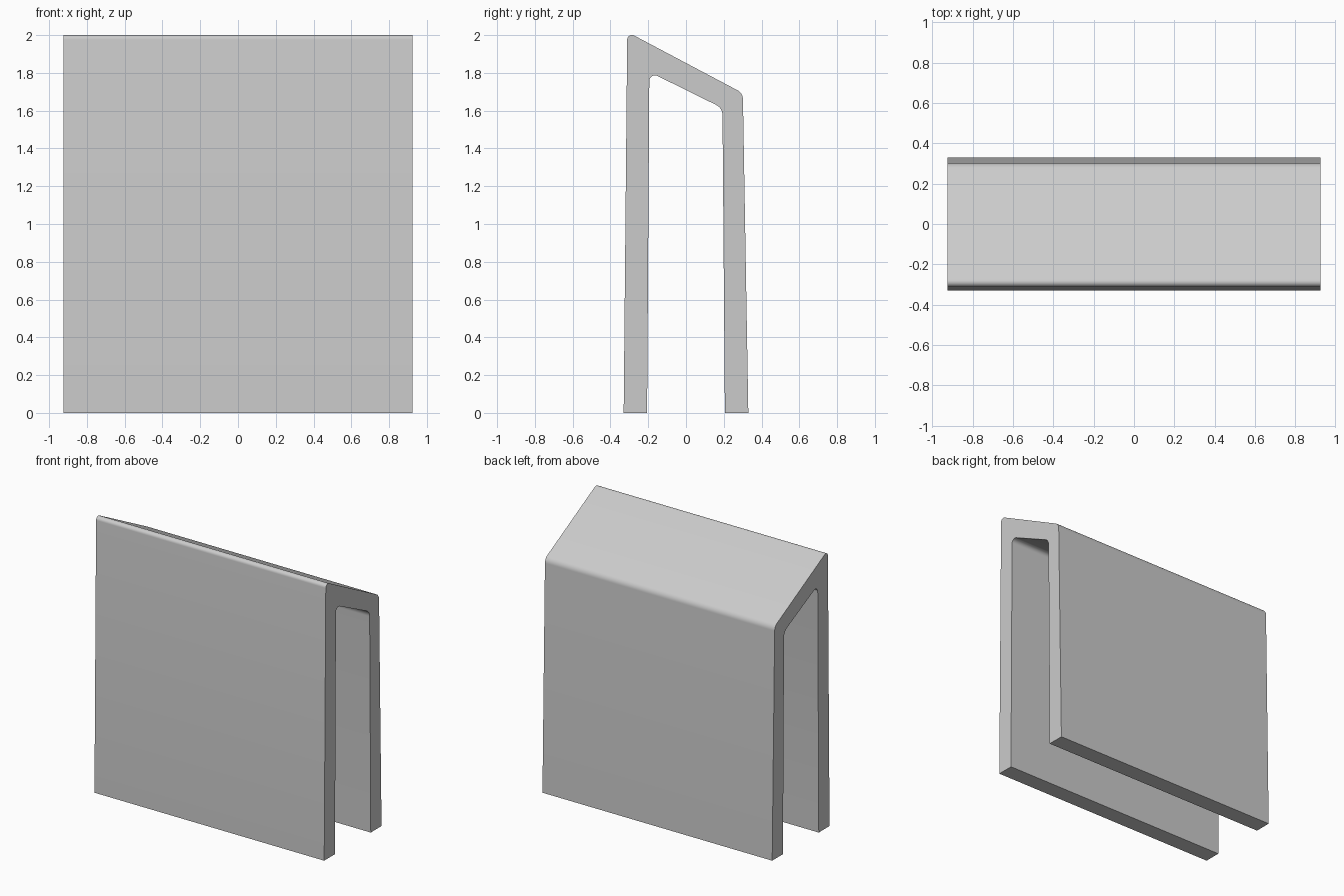
import bpy, bmesh, math
from mathutils import Vector

if "Cube" in bpy.data.objects:
    bpy.data.objects.remove(bpy.data.objects["Cube"])

HALF_X = 0.925
SEG = 8

def rounded(points):
    """Round the inner corners of an open (y, z, radius) path."""
    out = []
    for i, (y, z, r) in enumerate(points):
        p = Vector((y, z))
        if r == 0:
            out.append(p)
            continue
        a = (Vector(points[i - 1][:2]) - p).normalized()
        b = (Vector(points[i + 1][:2]) - p).normalized()
        half = a.angle(b) / 2
        centre = p + (a + b).normalized() * (r / math.sin(half))
        start = p + a * (r / math.tan(half)) - centre
        end = p + b * (r / math.tan(half)) - centre
        sweep = math.pi - 2 * half
        for k in range(SEG + 1):
            t = k / SEG
            out.append(centre + (start * math.sin((1 - t) * sweep)
                                 + end * math.sin(t * sweep)) / math.sin(sweep))
    return out

# Outer and inner outlines of the slanted arch, front foot to back foot
outer = rounded([(-0.33, 0, 0), (-0.311, 2.017, 0.025), (0.301, 1.693, 0.055), (0.33, 0, 0)])
inner = rounded([(-0.206, 0, 0), (-0.194, 1.805, 0.03), (0.193, 1.614, 0.06), (0.206, 0, 0)])

# Sweep the outlines along x and close ends and feet
bm = bmesh.new()
rows = [[bm.verts.new((x, p.x, p.y)) for p in path]
        for path, x in ((outer, -HALF_X), (outer, HALF_X), (inner, HALF_X), (inner, -HALF_X))]
n = len(outer)
for r in range(4):
    a, b = rows[r], rows[(r + 1) % 4]
    for i in range(n - 1):
        bm.faces.new((a[i], b[i], b[i + 1], a[i + 1]))
for i in (0, n - 1):
    bm.faces.new([row[i] for row in rows])
bmesh.ops.recalc_face_normals(bm, faces=bm.faces)

mesh = bpy.data.meshes.new("slanted_arch")
bm.to_mesh(mesh)
bm.free()
arch = bpy.data.objects.new("slanted_arch", mesh)
bpy.context.collection.objects.link(arch)
bpy.context.view_layer.objects.active = arch
arch.select_set(True)
bpy.ops.object.shade_smooth_by_angle(angle=math.radians(30))
